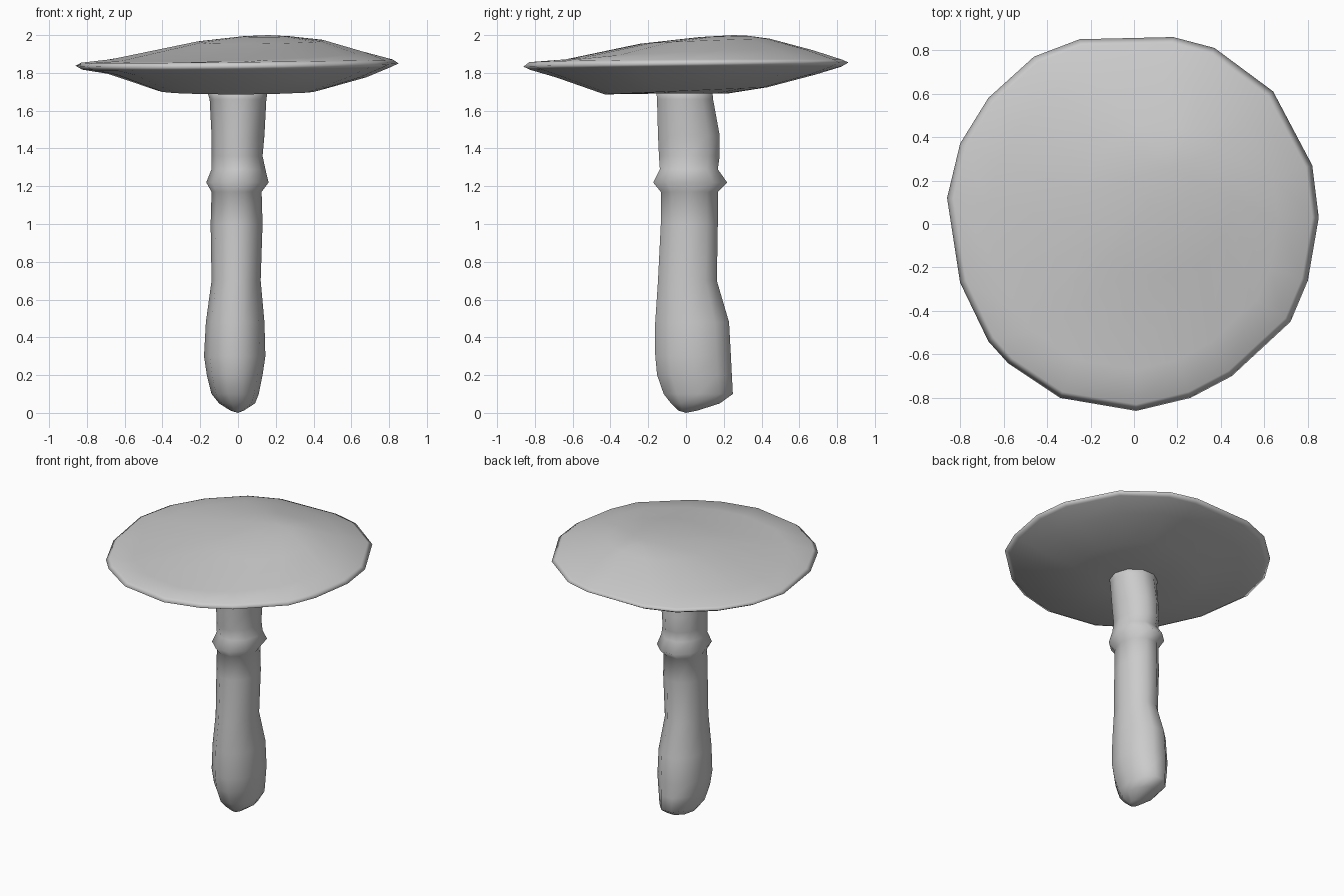
import bpy
import bmesh
from math import cos, sin, pi
from mathutils import Vector

cube = bpy.data.objects.get("Cube")
if cube:
    bpy.data.objects.remove(cube, do_unlink=True)

# One plain grey for the whole mushroom
grey = bpy.data.materials.new("plain grey")
grey.use_nodes = True
colour = (0.6, 0.6, 0.6, 1)
grey.diffuse_color = colour
grey.node_tree.nodes["Principled BSDF"].inputs["Base Color"].default_value = colour


def loft(name, rings, start, end):
    """Skin a stack of equal rings and close both ends with fans."""
    bm = bmesh.new()
    loops = [[bm.verts.new(p) for p in ring] for ring in rings]
    count = len(loops[0])
    for low, high in zip(loops, loops[1:]):
        for i in range(count):
            j = (i + 1) % count
            bm.faces.new((low[i], low[j], high[j], high[i]))
    for loop, tip in ((loops[0], start), (loops[-1], end)):
        centre = bm.verts.new(tip)
        for i in range(count):
            bm.faces.new((loop[i], loop[(i + 1) % count], centre))
    bmesh.ops.recalc_face_normals(bm, faces=bm.faces)
    mesh = bpy.data.meshes.new(name)
    bm.to_mesh(mesh)
    bm.free()
    mesh.materials.append(grey)
    obj = bpy.data.objects.new(name, mesh)
    bpy.context.collection.objects.link(obj)
    for face in mesh.polygons:
        face.use_smooth = True
    return obj


# Cap: one uneven rim outline, scaled and tilted into rings from below to top
rim = [(.85, .03), (.82, .27), (.64, .61), (.37, .81), (.18, .86),
       (-.25, .85), (-.46, .77), (-.67, .58), (-.8, .37), (-.86, .12),
       (-.8, -.27), (-.67, -.54), (-.58, -.64), (-.34, -.8), (.01, -.86),
       (.26, -.8), (.45, -.7), (.72, -.45), (.8, -.26)]


def cap_ring(scale, height, shift=(0, 0), tilt=(0, 0)):
    ring = []
    for x, y in rim:
        p = Vector((x * scale + shift[0], y * scale + shift[1], height))
        p.z += tilt[0] * x + tilt[1] * y
        ring.append(p)
    return ring


cap_rings = [
    cap_ring(.25, 1.69),
    cap_ring(.5, 1.705, tilt=(0, .022)),
    cap_ring(.8, 1.785, tilt=(-.01, .01)),
    cap_ring(.96, 1.825, tilt=(.01, .01)),
    cap_ring(1, 1.843, tilt=(.008, .012)),
    cap_ring(.965, 1.862, tilt=(.01, .006)),
    cap_ring(.78, 1.89, tilt=(.025, .03)),
    cap_ring(.4, 1.967, shift=(.12, .1), tilt=(.005, .015)),
    cap_ring(.15, 1.993, shift=(.15, .2), tilt=(0, .004)),
]
loft("cap", cap_rings, (0, 0, 1.69), (.16, .25, 2))

# Stem: height, then left, right, front and back reach of each section
sections = [
    (.012, -.04, .03, -.04, .06), (.05, -.1, .09, -.08, .18),
    (.1, -.14, .11, -.12, .25), (.2, -.165, .13, -.155, .245),
    (.3, -.18, .145, -.165, .24), (.48, -.17, .14, -.165, .23),
    (.7, -.14, .12, -.15, .165), (1, -.145, .13, -.135, .17),
    (1.17, -.14, .125, -.135, .17), (1.22, -.168, .162, -.176, .22),
    (1.29, -.14, .145, -.14, .17), (1.36, -.14, .13, -.145, .18),
    (1.47, -.14, .14, -.15, .18), (1.66, -.15, .15, -.155, .145),
    (1.72, -.17, .16, -.16, .14),
]
SIDES = 10


def stem_ring(z, left, right, front, back):
    ring = []
    for i in range(SIDES):
        a = 2 * pi * i / SIDES
        # slight swell keeps the full width despite the few sides
        x = (left + right) / 2 + cos(a) * (right - left) / 2
        y = (front + back) / 2 + sin(a) * (back - front) / 2 * 1.04
        ring.append((x, y, z))
    return ring


loft("stem", [stem_ring(*s) for s in sections], (0, 0, 0), (0, 0, 1.74))
